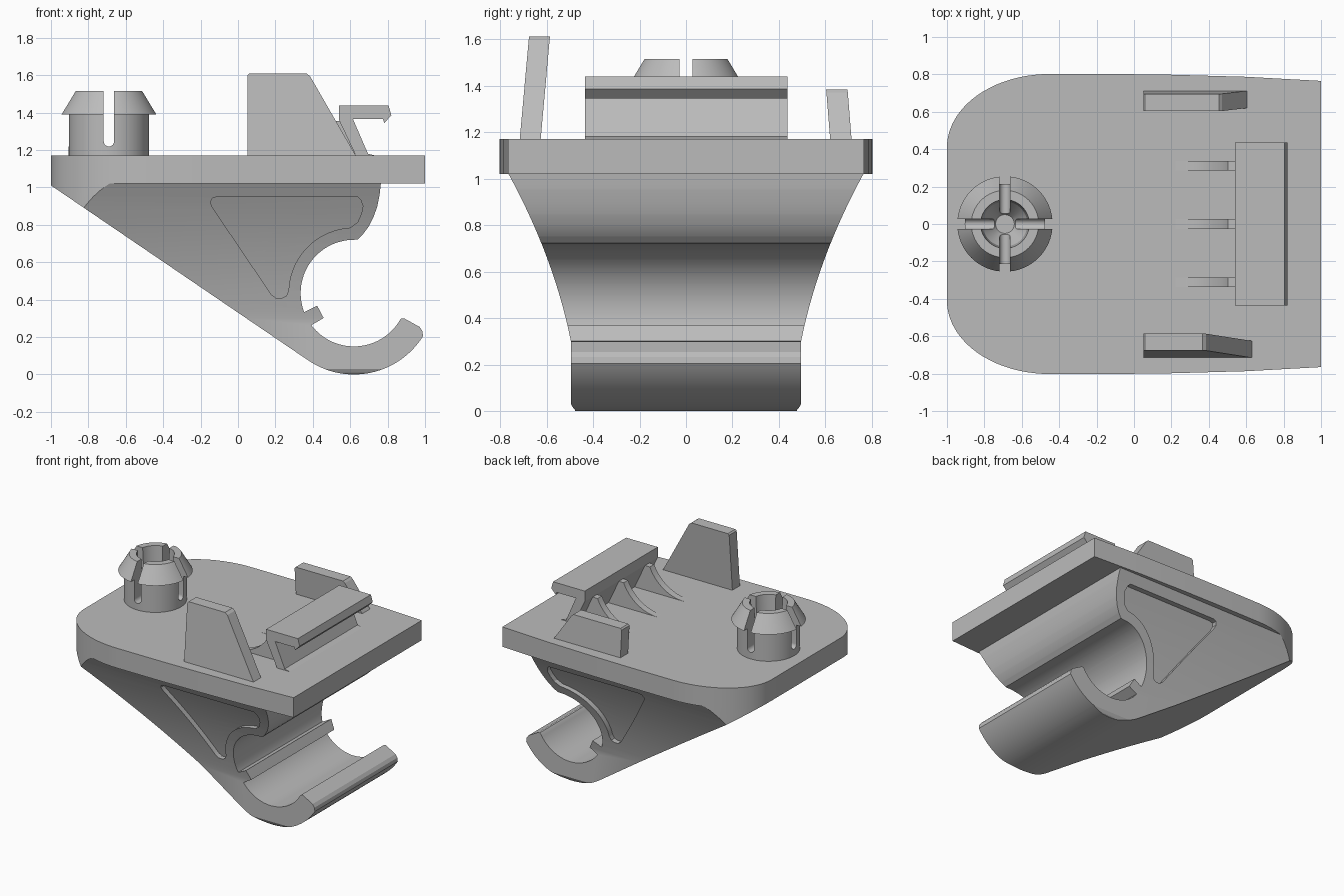
import bpy, bmesh, math
from math import cos, sin, radians, pi

cube = bpy.data.objects.get("Cube")
if cube:
    bpy.data.objects.remove(cube, do_unlink=True)

grey = bpy.data.materials.new("plain grey")
grey.use_nodes = True
grey.diffuse_color = (0.5, 0.5, 0.5, 1)
grey.node_tree.nodes["Principled BSDF"].inputs["Base Color"].default_value = (0.5, 0.5, 0.5, 1)


def make(name, bm):
    bmesh.ops.recalc_face_normals(bm, faces=bm.faces)
    mesh = bpy.data.meshes.new(name)
    bm.to_mesh(mesh)
    bm.free()
    mesh.materials.append(grey)
    obj = bpy.data.objects.new(name, mesh)
    bpy.context.collection.objects.link(obj)
    return obj


def prism(name, points, axis, low, high, lean=0):
    """Extrude a 2D outline along an axis; lean shears y with height."""
    place = {"x": lambda a, b, t: (t, a, b),
             "y": lambda a, b, t: (a, t + lean * (b - 1.17), b),
             "z": lambda a, b, t: (a, b, t)}[axis]
    bm = bmesh.new()
    ends = [[bm.verts.new(place(a, b, t)) for a, b in points] for t in (low, high)]
    bm.faces.new(ends[0])
    bm.faces.new(ends[1])
    n = len(points)
    for i in range(n):
        j = (i + 1) % n
        bm.faces.new((ends[0][i], ends[0][j], ends[1][j], ends[1][i]))
    return make(name, bm)


def lathe(name, profile, x, steps=64):
    """Revolve a closed (radius, height) outline about a vertical axis."""
    bm = bmesh.new()
    rings = []
    for r, z in profile:
        if r == 0:
            rings.append([bm.verts.new((x, 0, z))] * steps)
        else:
            rings.append([bm.verts.new((x + r * cos(2 * pi * k / steps),
                                        r * sin(2 * pi * k / steps), z)) for k in range(steps)])
    for a, b in zip(rings, rings[1:]):
        for k in range(steps):
            m = (k + 1) % steps
            corners = list(dict.fromkeys((a[k], a[m], b[m], b[k])))
            bm.faces.new(corners)
    return make(name, bm)


def arc(cx, cz, rx, rz, start, end, n):
    angles = [radians(start + (end - start) * i / n) for i in range(n + 1)]
    return [(cx + rx * cos(a), cz + rz * sin(a)) for a in angles]


def select(obj):
    bpy.ops.object.select_all(action="DESELECT")
    obj.select_set(True)
    bpy.context.view_layer.objects.active = obj


def combine(obj, cutter, operation):
    cutter.hide_render = True
    mod = obj.modifiers.new("cut", "BOOLEAN")
    mod.operation, mod.solver, mod.object = operation, "EXACT", cutter
    select(obj)
    bpy.ops.object.modifier_apply(modifier=mod.name)
    bpy.data.objects.remove(cutter, do_unlink=True)


def smooth(obj):
    select(obj)
    bpy.ops.object.shade_smooth_by_angle(angle=radians(25))


# Base plate: rounded at one end, slightly tapered at the other
half = [(1, 0.765), (0.6, 0.787), (0.2, 0.798), (-0.1, 0.802)]
half += arc(-0.45, 0.41, 0.55, 0.392, 90, 180, 20)
plan = half + [(x, -y) for x, y in reversed(half)]
plate = prism("base_plate", plan, "z", 1.02, 1.17)
smooth(plate)

# Hook body: side outline, trimmed by a flared width and by the plate outline
CX, CZ = 0.62, 0.435
side = [(-1.043, 1.04)]
side += arc(CX, CZ, 0.435, 0.435, 235.8, 328, 28)
side += [(0.986, 0.232), (0.97, 0.255), (0.888, 0.3), (0.875, 0.3)]
side += arc(CX, CZ, 0.285, 0.285, 330, 217, 30)
side += [(0.458, 0.302), (0.423, 0.368)]
side += arc(CX, CZ, 0.285, 0.285, 201, 90, 30)
side += [(0.64, 0.722), (0.67, 0.752), (0.7, 0.793), (0.725, 0.842),
         (0.745, 0.9), (0.757, 0.96), (0.766, 1.04)]
body = prism("hook_body", side, "y", -1, 1)


def width(z):
    t = max(0, z - 0.3)
    return 0.495 + 0.2 * t + 0.24 * t * t


flare = [(0.475, -0.02), (0.477, 0.004), (0.485, 0.013), (0.495, 0.03)]
flare += [(width(0.3 + 0.05 * i), 0.3 + 0.05 * i) for i in range(16)]
outline = flare + [(-w, z) for w, z in reversed(flare)]
combine(body, prism("flare", outline, "x", -1.2, 1.2), "INTERSECT")
combine(body, prism("plan_trim", plan, "z", -0.2, 1.02), "INTERSECT")

# Shallow pocket on each side of the body
pocket = [(-0.11, 0.95), (0.64, 0.95), (0.655, 0.935), (0.668, 0.9), (0.66, 0.86),
          (0.64, 0.815), (0.6, 0.785)]
pocket += arc(CX, CZ, 0.35, 0.35, 100, 178, 20)
pocket += [(0.258, 0.42), (0.235, 0.408), (0.205, 0.408), (0.18, 0.425), (-0.138, 0.895),
           (-0.147, 0.92), (-0.137, 0.943)]
heights = [0.35 + 0.05 * i for i in range(14)]
for sign in (-1, 1):
    cutter = prism("pocket", pocket, "y", -1, 1)
    band = [(sign * (width(z) - 0.04), z) for z in heights]
    band += [(sign * 0.95, heights[-1]), (sign * 0.95, heights[0])]
    combine(cutter, prism("pocket_depth", band, "x", -1, 1), "INTERSECT")
    combine(body, cutter, "DIFFERENCE")
smooth(body)

# Push-in post: hollow, flared head, split by two crossing slots
PX = -0.69
post = lathe("snap_post", [(0, 1.165), (0.215, 1.165), (0.215, 1.39), (0.255, 1.39),
                           (0.18, 1.515), (0.13, 1.515), (0.12, 1.32), (0.05, 1.21),
                           (0, 1.21)], PX)
slot = arc(0, 1.247, 0.028, 0.028, 180, 360, 12) + [(0.028, 1.6), (-0.028, 1.6)]
combine(post, prism("slot_a", slot, "x", PX - 0.4, PX + 0.4), "DIFFERENCE")
combine(post, prism("slot_b", [(PX + a, z) for a, z in slot], "y", -0.4, 0.4), "DIFFERENCE")
smooth(post)

# Leaning locating tabs
prism("front_tab", [(0.05, 1.17), (0.63, 1.17), (0.385, 1.595), (0.365, 1.61),
                    (0.06, 1.61), (0.05, 1.6)], "y", -0.715, -0.625, 0.09)
prism("back_tab", [(0.05, 1.17), (0.605, 1.17), (0.47, 1.37), (0.455, 1.383),
                   (0.06, 1.383), (0.05, 1.373)], "y", 0.62, 0.712, -0.08)

# Snap clip: slanted leg with an overhanging lip
prism("snap_clip", [(0.54, 1.438), (0.805, 1.438), (0.82, 1.385), (0.782, 1.345),
                    (0.775, 1.365), (0.615, 1.365), (0.695, 1.18), (0.735, 1.17),
                    (0.63, 1.17), (0.54, 1.36)], "y", -0.435, 0.437)

# Curved ribs bracing the clip
rib = arc(0.22, 1.48, 0.31, 0.31, 270, 336, 12) + [(0.545, 1.355), (0.635, 1.17)]
for label, y in (("front", -0.312), ("middle", 0), ("back", 0.312)):
    smooth(prism(label + "_rib", rib, "y", y - 0.026, y + 0.026))
